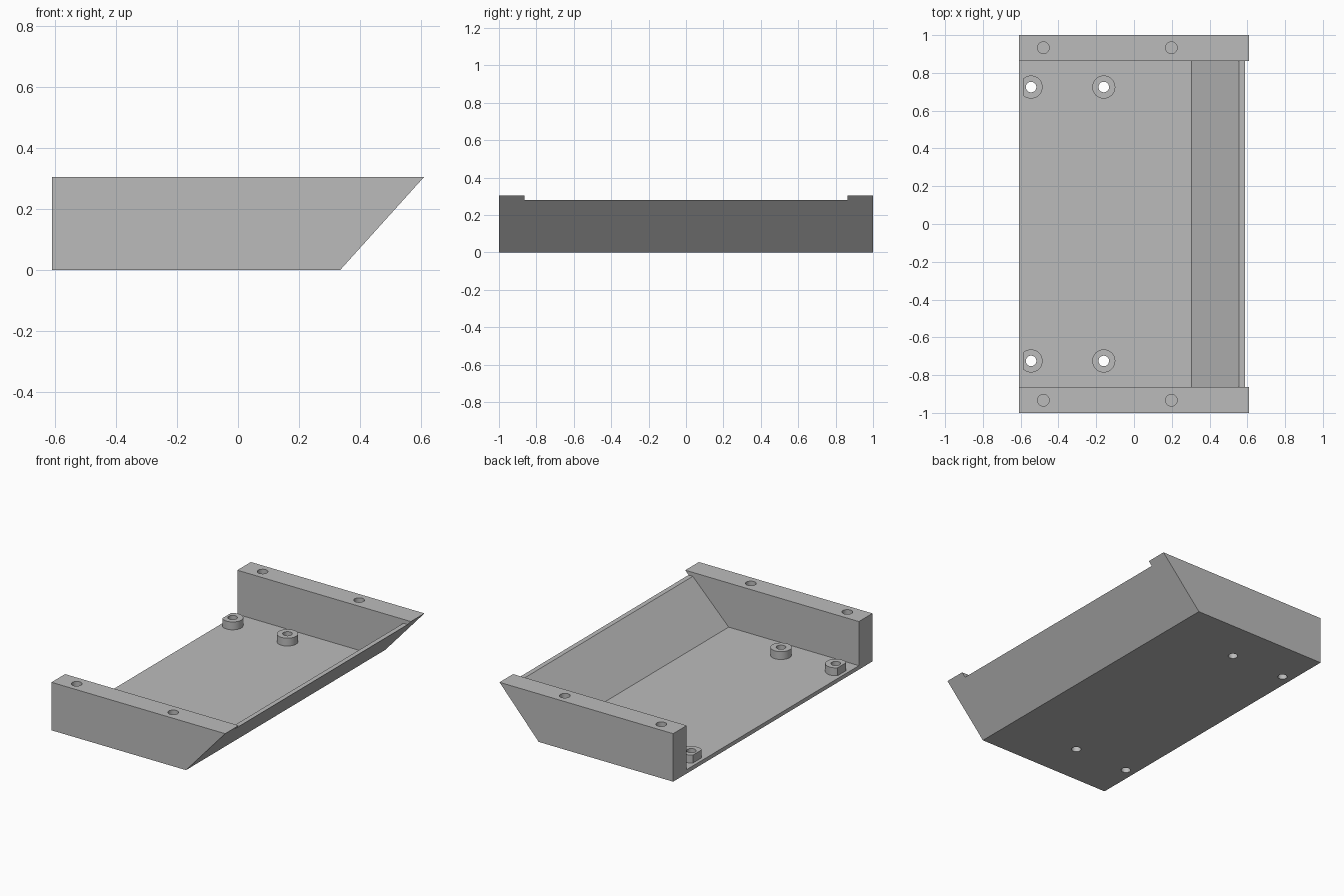
import bpy
import bmesh
from mathutils import Matrix

cube = bpy.data.objects.get("Cube")
if cube:
    bpy.data.objects.remove(cube, do_unlink=True)

# Single matte grey
grey = bpy.data.materials.new("light_grey")
grey.use_nodes = True
COLOUR = (0.5, 0.5, 0.5, 1.0)
grey.diffuse_color = COLOUR
grey.node_tree.nodes["Principled BSDF"].inputs["Base Color"].default_value = COLOUR

LEFT, FOOT, TIP = -0.61, 0.335, 0.61     # side outline along x
HEIGHT, LIP, FLOOR = 0.305, 0.28, 0.025  # wall top, sloped lip, floor
INNER = 0.864                            # inside face of the end walls
BOSS_TOP = 0.075


def finish(name, bm):
    bmesh.ops.recalc_face_normals(bm, faces=bm.faces)
    mesh = bpy.data.meshes.new(name)
    bm.to_mesh(mesh)
    bm.free()
    mesh.materials.append(grey)
    obj = bpy.data.objects.new(name, mesh)
    bpy.context.collection.objects.link(obj)
    return obj


def extrude_profile(name, profile, y0, y1):
    bm = bmesh.new()
    face = bm.faces.new([bm.verts.new((x, y0, z)) for x, z in profile])
    moved = bmesh.ops.extrude_face_region(bm, geom=[face])["geom"]
    verts = [v for v in moved if isinstance(v, bmesh.types.BMVert)]
    bmesh.ops.translate(bm, verts=verts, vec=(0, y1 - y0, 0))
    return finish(name, bm)


def cylinder(bm, x, y, z0, z1, radius):
    bmesh.ops.create_cone(bm, cap_ends=True, segments=48, radius1=radius,
                          radius2=radius, depth=z1 - z0,
                          matrix=Matrix.Translation((x, y, (z0 + z1) / 2)))


def boolean(obj, other, operation):
    mod = obj.modifiers.new(operation.lower(), 'BOOLEAN')
    mod.operation = operation
    mod.solver = 'EXACT'
    mod.object = other
    other.hide_render = True
    bpy.context.view_layer.objects.active = obj
    bpy.ops.object.modifier_apply(modifier=mod.name)
    bpy.data.objects.remove(other, do_unlink=True)


# Full block with one sloped end
tray = extrude_profile("tray", [(LEFT, 0), (FOOT, 0), (TIP, HEIGHT), (LEFT, HEIGHT)], -1, 1)

# Hollow open at the straight side, and the lowered lip of the sloped wall
hollow = [(-0.8, FLOOR), (0.305, FLOOR), (0.557, LIP), (0.8, LIP), (0.8, 0.5), (-0.8, 0.5)]
boolean(tray, extrude_profile("hollow_cutter", hollow, -INNER, INNER), 'DIFFERENCE')

# Four standoffs, the outer pair trimmed flat
boss_spots = [(x, y) for x in (-0.545, -0.16) for y in (-0.725, 0.725)]
bm = bmesh.new()
for x, y in boss_spots:
    cylinder(bm, x, y, FLOOR - 0.01, BOSS_TOP, 0.061)
bmesh.ops.bisect_plane(bm, geom=bm.verts[:] + bm.edges[:] + bm.faces[:],
                       plane_co=(-0.588, 0, 0), plane_no=(-1, 0, 0), clear_outer=True)
bmesh.ops.holes_fill(bm, edges=[e for e in bm.edges if e.is_boundary])
boolean(tray, finish("standoffs", bm), 'UNION')

# Through holes in the standoffs, blind screw holes in the end walls
bm = bmesh.new()
for x, y in boss_spots:
    cylinder(bm, x, y, -0.1, 0.2, 0.028)
for x in (-0.48, 0.198):
    for y in (-0.933, 0.933):
        cylinder(bm, x, y, HEIGHT - 0.2, HEIGHT + 0.1, 0.031)
boolean(tray, finish("hole_cutter", bm), 'DIFFERENCE')

# Smooth round walls, crisp edges
bpy.ops.object.select_all(action='DESELECT')
tray.select_set(True)
bpy.context.view_layer.objects.active = tray
bpy.ops.object.shade_smooth_by_angle(angle=0.52)
